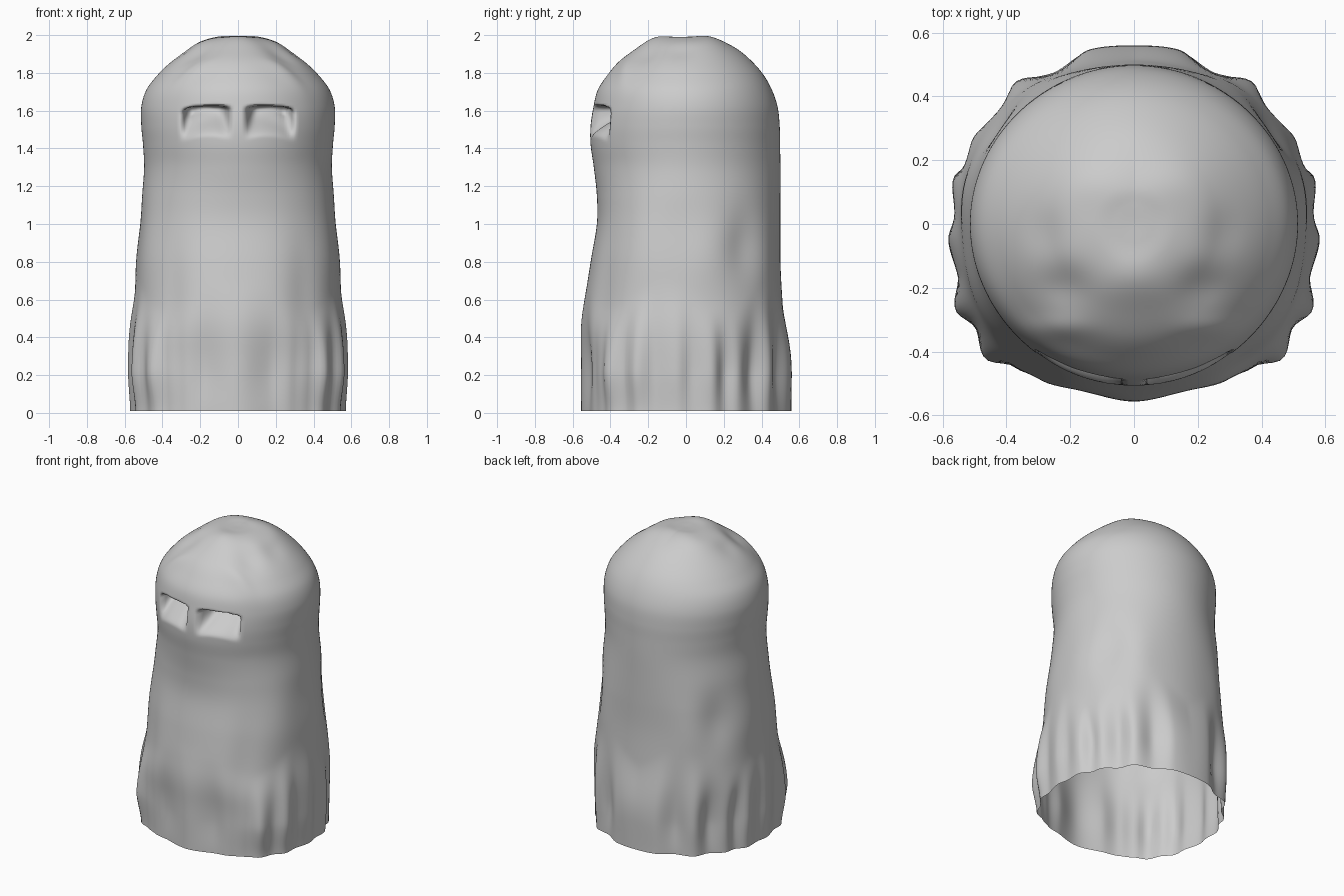
import bpy, bmesh, math
from math import sin, cos, pi, exp

if "Cube" in bpy.data.objects:
    bpy.data.objects.remove(bpy.data.objects["Cube"])

# Drape profile: height, side half-width, front depth, back depth
PROFILE = [
    (0.01, .575, .545, .555), (0.2, .58, .545, .545), (0.4, .57, .56, .525),
    (0.6, .547, .535, .51), (0.8, .535, .505, .50), (1.0, .515, .472, .50),
    (1.15, .507, .472, .50), (1.3, .497, .488, .50), (1.42, .503, .505, .498),
    (1.52, .512, .505, .496), (1.62, .512, .49, .485), (1.71, .485, .467, .455),
    (1.79, .425, .415, .41), (1.86, .355, .355, .35), (1.92, .28, .275, .28),
    (1.96, .215, .205, .205), (1.985, .13, .13, .12), (1.99, .06, .06, .06),
    (1.99, .001, .001, .001)]

# Hem folds: angle from the front, radius (mirrored left and right)
HEM = [(0, .555), (18, .53), (31, .565), (40, .585), (48, .63), (57, .595), (64, .622),
       (74, .575), (85, .585), (93, .56), (104, .585), (112, .54), (119, .567),
       (130, .525), (140, .58), (153, .525), (166, .565), (180, .56)]

# Dents and bulges on the body: angle, height, angular size, height size, amount
DENTS = [(126, .88, 11, .18, -.022), (102, .85, 13, .2, .008), (146, .8, 11, .2, .008),
         (38, .6, 9, .3, -.012), (62, .9, 14, .25, .008)]
SEG, SUB = 192, 9


def smooth(a, b, v):
    t = min(1, max(0, (v - a) / (b - a)))
    return t * t * (3 - 2 * t)


def spline(i, t):
    p = [PROFILE[min(len(PROFILE) - 1, max(0, i + k))] for k in (-1, 0, 1, 2)]
    return [.5 * (2 * b + (c - a) * t + (2 * a - 5 * b + 4 * c - d) * t * t
                  + (3 * b - a - 3 * c + d) * t ** 3) for a, b, c, d in zip(*p)]


def hem_radius(deg):
    for (a0, r0), (a1, r1) in zip(HEM, HEM[1:]):
        if deg <= a1:
            return r0 + (r1 - r0) * smooth(a0, a1, deg)
    return HEM[-1][1]


def bump(x, y, cx, cy, sx, sy):
    return exp(-((x - cx) / sx) ** 2 - ((y - cy) / sy) ** 2)


def cloth_point(row, a):
    z, s, f, b = row
    x, y = s * sin(a), -(f if cos(a) > 0 else b) * cos(a)
    m = min(a, 2 * pi - a)
    deg = math.degrees(m)
    # cloth stands wider on the diagonals of the body, plus broad dents
    k = 1 + .04 * sin(2 * a) ** 2 * (1 - smooth(.95, 1.35, z))
    k += sum(amt * 2 * bump(deg, z, d, h, sd, sh) for d, h, sd, sh, amt in DENTS)
    x, y = x * k, y * k
    # hem folds fade out upward, at a height that varies round the hem
    top = .64 + .08 * sin(5 * m + 1)
    w = 1 - smooth(.2, top, z)
    h = hem_radius(deg)
    h += (.555 - h) * .4 * (1 - smooth(0, .22, z))
    x, y = x + (h * sin(a) - x) * w, y + (h * -cos(a) - y) * w
    ax = abs(x)
    if y < 0:
        # eye sockets: overhanging brow, sloped floor, rounded ends
        v = z - 1.615 + .05 * (ax - .16)
        q = abs((ax - .168) / .13) ** 2.5
        dent = (1 - smooth(.2, 1.15, q)) * smooth(-.155, -.03, v + .03 * q)
        dent *= 1 - smooth(-.02, .018, v + .012 * q)
        y += .15 * dent
        z += .015 * dent
    # dimples on the forehead, brow ridges and a raised crown
    z -= .02 * bump(ax, y, .22, -.2, .09, .07)
    z -= .012 * bump(ax, y, .28, -.03, .07, .08)
    z += .015 * bump(ax, y, .25, -.33, .1, .04)
    z += .012 * bump(ax, y, .10, .13, .14, .08)
    z += .012 * bump(x, y, 0, -.17, .1, .07)
    return x, y, z


# One open sheet lofted from rings
bm = bmesh.new()
rows = [spline(i, j / SUB) for i in range(len(PROFILE) - 1) for j in range(SUB)]
rings = [[bm.verts.new(cloth_point(r, 2 * pi * n / SEG)) for n in range(SEG)] for r in rows]
for lo, hi in zip(rings, rings[1:]):
    for n in range(SEG):
        m = (n + 1) % SEG
        bm.faces.new((lo[n], lo[m], hi[m], hi[n]))
bm.faces.new(rings[-1])
for f in bm.faces:
    f.smooth = True

mesh = bpy.data.meshes.new("draped_sheet")
bm.to_mesh(mesh)
bm.free()
sheet = bpy.data.objects.new("draped_sheet", mesh)
bpy.context.collection.objects.link(sheet)
